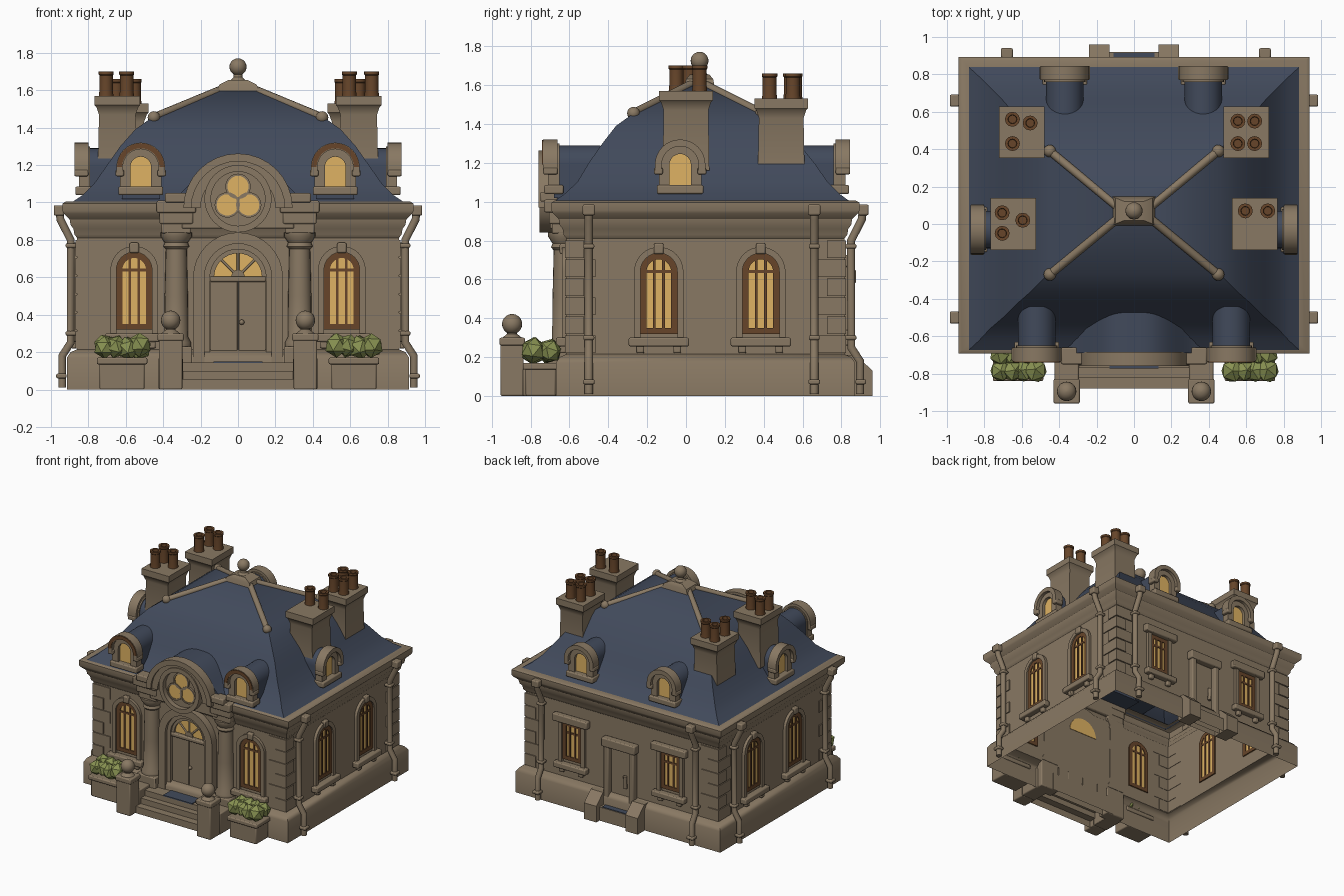
import bpy, bmesh, math, random
from math import pi, sin, cos, radians
from mathutils import Matrix, Vector

if "Cube" in bpy.data.objects:
    bpy.data.objects.remove(bpy.data.objects["Cube"])

random.seed(4)
I = Matrix.Identity(4)


def material(name, rgb):
    m = bpy.data.materials.new(name)
    m.diffuse_color = (*rgb, 1)
    m.use_nodes = True
    m.node_tree.nodes["Principled BSDF"].inputs["Base Color"].default_value = m.diffuse_color
    return m


STONE = material("stone", (0.25, 0.19, 0.125))
SLATE = material("slate_blue", (0.053, 0.068, 0.105))
GLASS = material("warm_glass", (0.74, 0.45, 0.125))
BROWN = material("brown", (0.135, 0.06, 0.023))
GREEN = material("leaf_green", (0.25, 0.29, 0.085))


# ---------- helpers ----------
def finish(name, bm, mat, M=I, smooth=True):
    bmesh.ops.recalc_face_normals(bm, faces=bm.faces)
    me = bpy.data.meshes.new(name)
    bm.to_mesh(me)
    bm.free()
    me.transform(M)
    me.materials.append(mat)
    if smooth:
        me.shade_smooth()
        me.set_sharp_from_angle(angle=radians(35))
    ob = bpy.data.objects.new(name, me)
    bpy.context.collection.objects.link(ob)
    return ob


def loft(name, rings, mat, M=I, caps=(True, True)):
    bm = bmesh.new()
    vs = [[bm.verts.new(p) for p in r] for r in rings]
    n = len(rings[0])
    for a, b in zip(vs, vs[1:]):
        for i in range(n):
            j = (i + 1) % n
            bm.faces.new((a[i], a[j], b[j], b[i]))
    if caps[0]:
        bm.faces.new(vs[0])
    if caps[1]:
        bm.faces.new(vs[-1])
    return finish(name, bm, mat, M)


def rect(x0, x1, y0, y1, z):
    return [(x0, y0, z), (x1, y0, z), (x1, y1, z), (x0, y1, z)]


def box(name, x, y, z, mat=STONE, M=I, bevel=0.008):
    ob = loft(name, [rect(*x, *y, z[0]), rect(*x, *y, z[1])], mat, M)
    if bevel:
        b = ob.modifiers.new("soft_edges", "BEVEL")
        b.width, b.segments = bevel, 2
    return ob


def lathe(name, prof, loc, mat=STONE, n=20, ymax=9):
    rings = [[(loc[0] + r * cos(2 * pi * i / n), min(ymax, loc[1] + r * sin(2 * pi * i / n)), loc[2] + z)
              for i in range(n)] for r, z in prof]
    return loft(name, rings, mat)


def ball(name, loc, r, mat=STONE):
    lathe(name, [(r * max(sin(pi * i / 10), .02), -r * cos(pi * i / 10)) for i in range(11)], loc, mat)


def arc(cx, cz, r, a0=180, a1=0, n=16):
    return [(cx + r * cos(radians(a0 + (a1 - a0) * i / n)), cz + r * sin(radians(a0 + (a1 - a0) * i / n)))
            for i in range(n + 1)]


def arch(u, hw, z0, zs):
    return [(u - hw, z0)] + arc(u, zs, hw) + [(u + hw, z0)]


def prism(name, pts, y0, y1, mat, M=I):
    return loft(name, [[(x, y, z) for x, z in pts] for y in (y0, y1)], mat, M)


def band(name, outer, inner, y0, y1, mat=STONE, M=I):
    return loft(name, [[(a[0], y0, a[1]), (b[0], y0, b[1]), (b[0], y1, b[1]), (a[0], y1, a[1])]
                       for a, b in zip(outer, inner)], mat, M)


def tube(name, pts, r, mat=STONE, M=I):
    cu = bpy.data.curves.new(name, "CURVE")
    cu.dimensions, cu.bevel_depth, cu.bevel_resolution, cu.use_fill_caps = "3D", r, 3, True
    s = cu.splines.new("POLY")
    s.points.add(len(pts) - 1)
    for p, q in zip(s.points, pts):
        p.co = (*(M @ Vector(q)), 1)
    cu.materials.append(mat)
    ob = bpy.data.objects.new(name, cu)
    bpy.context.collection.objects.link(ob)


def side(deg, dist):  # local frame of a wall: x along it, -y outwards
    return Matrix.Rotation(radians(deg), 4, "Z") @ Matrix.Translation((0, -dist, 0))


FRONT, RIGHT, BACK, LEFT = side(0, .61), side(90, .86), side(180, .82), side(-90, .86)

# ---------- hollow walls, plinth and cornice ----------
profile = [(.055, 0), (.055, .17), (.035, .2), (0, .215), (0, .81), (.015, .83), (.02, .86), (.035, .88),
           (.04, .91), (.07, .94), (.078, .955), (.078, .995), (.06, 1.005), (.0, 1.005)]
loft("walls_and_cornice", [rect(-.86 - o, .86 + o, -.615 - o, .815 + o, z) for o, z in profile], STONE,
     caps=(False, False))
for sx in (-1, 1):
    for cy, sy in ((-.615, -1), (.815, 1)):
        for k in range(6):  # L-shaped corner stones
            a, b = (.15, .09) if k % 2 else (.09, .15)
            z, o, t = .22 + k * .098, .008, .003
            ell = [(o, o), (-a, o), (-a, -t), (-t, -t), (-t, -b), (o, -b)]
            loft("corner_stone", [[(sx * (.86 + p), cy + sy * q, h) for p, q in ell] for h in (z, z + .09)], STONE)

# ---------- roof ----------
roof = [(.89, -.68, .845, 1.0), (.83, -.625, .79, 1.04), (.77, -.56, .73, 1.1), (.7, -.5, .66, 1.2),
        (.63, -.43, .58, 1.3), (.55, -.36, .49, 1.39), (.46, -.27, .4, 1.455), (.06, .04, .1, 1.62)]
loft("roof", [rect(-x, x, a, b, z) for x, a, b, z in roof], SLATE, caps=(False, True))
for sx in (-1, 1):
    for y in (-.27, .39):
        tube("hip_ridge", [(sx * .45, y, 1.455), (sx * .05, .06, 1.62)], .022)
        ball("ridge_knob", (sx * .45, y, 1.455), .033)
loft("roof_crown", [rect(-w, w, .07 - d, .07 + d, z) for w, d, z in
                    [(.12, .08, 1.58), (.1, .07, 1.63), (.05, .05, 1.655)]], STONE)
lathe("finial_neck", [(.045, 0), (.025, .02), (.02, .05)], (0, .07, 1.65))
ball("finial_ball", (0, .07, 1.725), .046)

# ---------- chimneys with pots ----------
chimneys = [(.645, 0, 1.57, [(-.05, .07), (.07, .07)]),
            (-.645, 0, 1.57, [(-.06, .06), (.05, .02), (-.06, -.05)]),
            (.6, .49, 1.53, [(-.045, .06), (.045, .06), (-.045, -.06), (.045, -.06)]),
            (-.6, .49, 1.53, [(-.05, .07), (.045, .05), (-.05, -.06)])]
for x, y, top, pots in chimneys:
    prof = [(.105, .12, 1.16), (.098, .115, top - .1), (.112, .128, top - .06), (.122, .138, top - .05),
            (.122, .138, top)]
    loft("chimney", [rect(x - a, x + a, y - b, y + b, z) for a, b, z in prof], STONE)
    for dx, dy in pots:
        lathe("chimney_pot", [(.04, -.01), (.036, .03), (.036, .11), (.04, .115), (.04, .13), (.024, .13),
                              (.022, .1)], (x + dx, y + dy, top), BROWN, 12)


# ---------- dormers ----------
def dormer(M, u, painted=False):
    prism("dormer_body", arch(u, .1, 1.02, 1.19), 0, .24, SLATE, M)
    band("dormer_frame", arch(u, .11, 1.05, 1.19), arch(u, .055, 1.05, 1.19), -.03, .03, STONE, M)
    prism("dormer_glass", arch(u, .06, 1.08, 1.19), -.006, -.001, GLASS, M)
    band("dormer_hood", arch(u, .13, 1.16, 1.19), arch(u, .095, 1.16, 1.19), -.055, .02, STONE, M)
    box("dormer_sill", (u - .12, u + .12), (-.05, .05), (1.04, 1.085), STONE, M)
    for s in (-1, 1):
        box("dormer_foot", (u + s * .112 - .023, u + s * .112 + .023), (-.055, .02), (1.14, 1.175), STONE, M)
    if painted:
        band("dormer_trim", arc(u, 1.19, .127), arc(u, 1.19, .1), -.06, -.054, BROWN, M)


for u in (-.52, .52):
    dormer(side(0, .68), u, True)
for u in (-.37, .37):
    dormer(side(180, .79), u)
dormer(side(90, .82), -.03)
dormer(side(-90, .82), .03)


# ---------- windows ----------
def window(M, u, hw, z0, zs, arched=True):
    def shape(w, d=0):
        if arched:
            return arch(u, w, z0 + d, zs)
        return [(u - w, z0 + d), (u - w, zs + hw - d), (u + w, zs + hw - d), (u + w, z0 + d)]
    band("window_surround", shape(hw + .032, -.02), shape(hw, -.02), -.024, -.001, STONE, M)
    band("window_frame", shape(hw), shape(hw - .032, .03), -.012, .01, BROWN, M)
    prism("window_glass", shape(hw - .025, .0), -.004, .004, GLASS, M)
    box("window_bottom_rail", (u - hw, u + hw), (-.012, .01), (z0, z0 + .03), BROWN, M, 0)
    for du in (-.024, .024):
        box("window_mullion", (u + du - .007, u + du + .007), (-.012, .01), (z0, zs + hw * .65), BROWN, M, 0)
    box("window_bar", (u - hw, u + hw), (-.01, .008), (zs - .008, zs + .008), BROWN, M, 0)
    box("window_sill", (u - hw - .06, u + hw + .06), (-.055, -.001), (z0 - .065, z0 - .02), STONE, M)
    for s in (-1, 1):
        box("sill_bracket", (u + s * hw - .02, u + s * hw + .02), (-.035, -.001), (z0 - .1, z0 - .06), STONE, M)
    top = zs + hw
    if arched:
        box("keystone", (u - .025, u + .025), (-.035, -.001), (top - .005, top + .05), STONE, M)
    else:
        box("window_lintel", (u - hw - .07, u + hw + .07), (-.05, -.001), (top, top + .06), STONE, M)


FRONT, BACK = side(0, .615), side(180, .815)
for M, spots in ((FRONT, (-.555, .555)), (RIGHT, (-.14, .385)), (LEFT, (-.385, .14))):
    for u in spots:
        window(M, u, .095, .32, .64)
for u in (-.44, .44):
    window(BACK, u, .085, .36, .58, False)

# ---------- front entrance ----------
band("door_arch", arch(0, .24, .14, .6), arch(0, .18, .14, .6), -.06, 0, STONE, FRONT)
band("door_inner_arch", arch(0, .18, .14, .6), arch(0, .15, .14, .6), -.035, 0, STONE, FRONT)
for s in (-1, 1):
    box("door_leaf", sorted((s * .002, s * .148)), (-.012, 0), (.14, .585), STONE, FRONT, .004)
box("door_transom", (-.15, .15), (-.035, 0), (.575, .605), STONE, FRONT)
prism("fanlight", arc(0, .605, .13), -.005, .004, GLASS, FRONT)
band("fanlight_rim", arc(0, .6, .15), arc(0, .6, .128), -.02, 0, STONE, FRONT)
for a in (45, 90, 135):
    tube("fanlight_spoke", [(.03 * cos(radians(a)), -.008, .605 + .03 * sin(radians(a))),
                            (.13 * cos(radians(a)), -.008, .605 + .13 * sin(radians(a)))], .007, STONE, FRONT)
prism("fanlight_hub", arc(0, .605, .035), -.015, 0, STONE, FRONT)
ball("door_knob", (.02, -.64, .36), .014)

# columns, blocks over them, gate posts and planters
for s in (-1, 1):
    x = s * .33
    box("column_pedestal", (x - .085, x + .085), (-.71, -.614), (0, .23))
    lathe("column", [(.08, .23), (.08, .25), (.064, .28), (.062, .5), (.056, .75), (.07, .765), (.062, .785),
                     (.085, .82), (.085, .84)], (x, -.625, 0), ymax=-.612)
    for w, y, z0, z1 in ((.08, -.69, .835, .89), (.09, -.705, .885, .95), (.105, -.73, .945, 1.01)):
        box("column_entablature", (x - w, x + w), (y, -.612), (z0, z1))
    box("arch_foot", sorted((s * .25, s * .39)), (-.75, -.66), (1.0, 1.05))
    x = s * .36
    box("gate_post", (x - .062, x + .062), (-.955, -.835), (0, .27))
    box("gate_post_cap", (x - .07, x + .07), (-.96, -.828), (.26, .3))
    lathe("gate_post_neck", [(.05, 0), (.025, .02), (.025, .05)], (x, -.895, .3))
    ball("gate_post_ball", (x, -.895, .37), .052)
    box("stair_cheek", (x - .065, x + .065), (-.84, -.66), (0, .17))
    x = s * .62
    box("planter", (x - .12, x + .12), (-.825, -.67), (0, .15))
    box("planter_rim", (x - .135, x + .135), (-.84, -.66), (.135, .17))
    bm = bmesh.new()
    for i in range(8):
        p = (x + (i % 4 - 1.5) * .062, -.785 + (i // 4) * .085, .225 + random.uniform(-.005, .015))
        bmesh.ops.create_icosphere(bm, subdivisions=1, radius=random.uniform(.06, .068),
                                   matrix=Matrix.Translation(p) @ Matrix.Rotation(i, 4, "X"))
    finish("planter_leaves", bm, GREEN, smooth=False)

# round pediment with trefoil window and bell-shaped roof behind
box("pediment_beam", (-.3, .3), (-.7, -.612), (.86, 1.0))
prism("pediment_wall", arc(0, .97, .26), -.7, -.67, STONE)
band("pediment_arch", arc(0, .97, .27), arc(0, .97, .2), -.745, -.69)
band("pediment_arch_lip", arc(0, .97, .292), arc(0, .97, .25), -.76, -.685)
prism("pediment_roof", [(x / 50, .98 + .26 * math.exp(-(abs(x / 50) / .28) ** 3)) for x in range(-22, 23)],
      -.69, -.46, SLATE)
band("round_window_rim", arc(0, 1.02, .18, 0, 360, 32), arc(0, 1.02, .145, 0, 360, 32), -.755, -.68)
prism("round_window_back", arc(0, 1.02, .15, 0, 360, 32)[:-1], -.715, -.69, STONE)
for a in (90, 210, 330):
    cx, cz = .066 * cos(radians(a)), 1.02 + .066 * sin(radians(a))
    prism("trefoil_glass", arc(cx, cz, .06, 0, 360, 20)[:-1], -.722, -.714, GLASS)
    band("trefoil_rim", arc(cx, cz, .068, 0, 360, 20), arc(cx, cz, .057, 0, 360, 20), -.73, -.71)

# front steps (open underneath) and mat set into the top step
steps = [(-.88, 0), (-.88, .055), (-.82, .055), (-.82, .1), (-.77, .1), (-.77, .145)]
loft("front_steps", [rect(-.3, .3, y, -.61, z) for y, z in steps], STONE, caps=(False, True))
box("front_mat", (-.13, .13), (-.772, -.64), (.141, .15), SLATE, I, 0)

# ---------- back door ----------
box("back_door_leaf", (-.09, .09), (-.015, 0), (.12, .58), STONE, BACK)
for s in (-1, 1):
    box("back_door_jamb", sorted((s * .09, s * .135)), (-.05, 0), (.12, .62), STONE, BACK)
    loft("back_step_cheek", [rect(*sorted((s * .13, s * .24)), y, 0, z) for y, z in
                             ((-.145, 0), (-.145, .13), (-.06, .21))], STONE, BACK)
box("back_door_lintel", (-.15, .15), (-.06, 0), (.58, .65), STONE, BACK)
loft("back_step", [rect(-.14, .14, -.105, 0, z) for z in (0, .11)], STONE, BACK, (False, True))
box("back_mat", (-.11, .11), (-.1, -.01), (.106, .115), SLATE, BACK, 0)
tube("back_door_handle", [(.05, -.03, .28), (.05, -.035, .38)], .014, STONE, BACK)


# ---------- drain pipes ----------
def drain(M, u):
    path = [(.095, .96), (.09, .91), (.035, .8), (.035, .25), (.08, .18), (.08, .01)]
    tube("drain_pipe", [(u, -o, z) for o, z in path], .022, STONE, M)
    box("drain_hopper", (u - .032, u + .032), (-.125, -.07), (.93, .985), STONE, M)
    for z in (.3, .77):
        box("drain_collar", (u - .028, u + .028), (-.062, -.005), (z - .012, z + .012), STONE, M)
    box("drain_shoe", (u - .03, u + .03), (-.112, -.057), (.06, .085), STONE, M)


for M, spots in ((RIGHT, (-.5, .66)), (LEFT, (-.66, .5)), (BACK, (-.7, .68))):
    for u in spots:
        drain(M, u)
